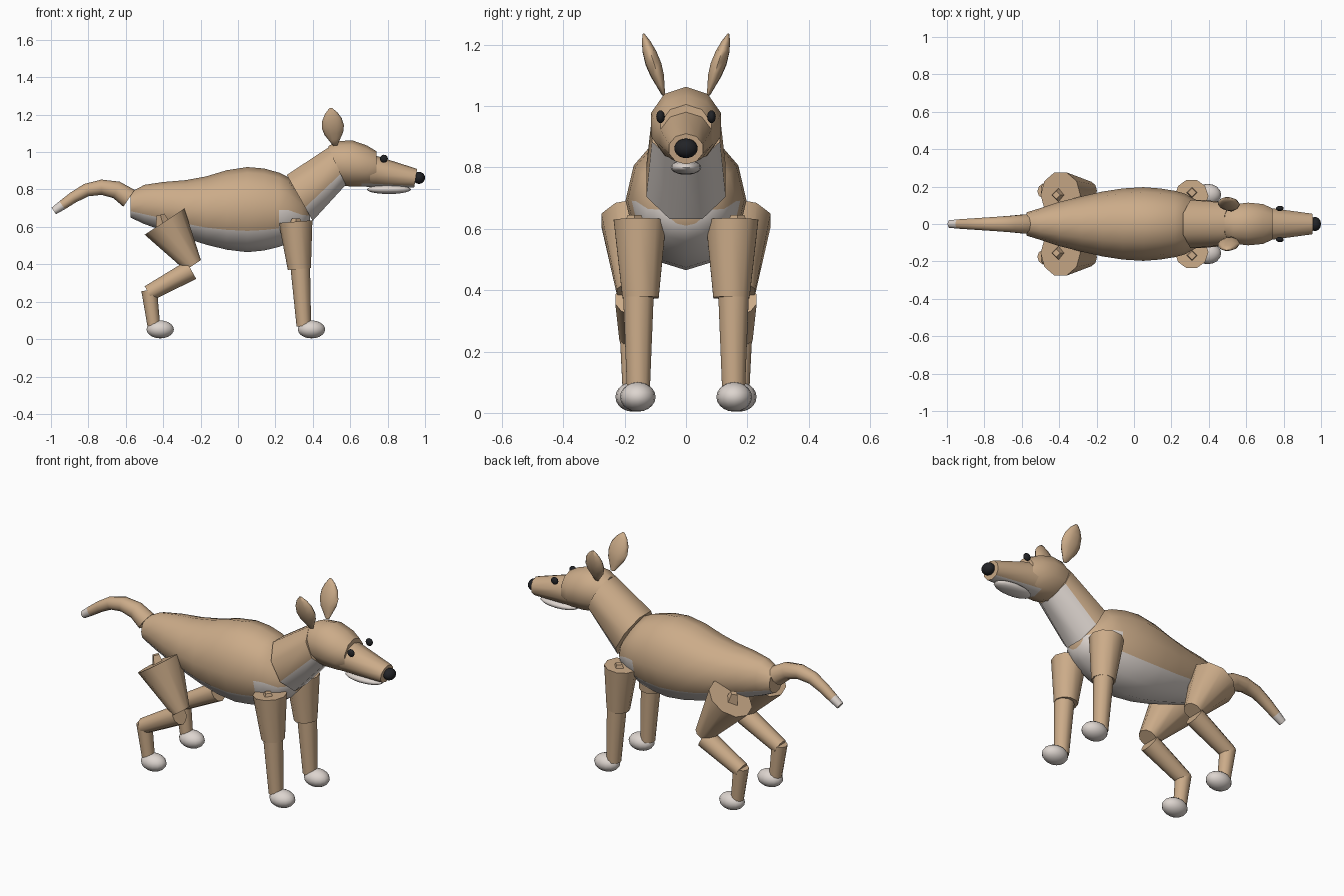
import bpy, bmesh, math
from mathutils import Vector, Matrix

if "Cube" in bpy.data.objects:
    bpy.data.objects.remove(bpy.data.objects["Cube"])


def material(name, rgb):
    m = bpy.data.materials.new(name)
    m.diffuse_color = (*rgb, 1)
    m.use_nodes = True
    m.node_tree.nodes["Principled BSDF"].inputs["Base Color"].default_value = m.diffuse_color
    return m


TAN = material("tan_fur", (0.60, 0.41, 0.25))
PALE = material("pale_fur", (0.72, 0.66, 0.62))
BLACK = material("black", (0.016, 0.017, 0.02))


def finish(name, bm, mats, angle):
    bmesh.ops.recalc_face_normals(bm, faces=bm.faces)
    me = bpy.data.meshes.new(name)
    bm.to_mesh(me)
    bm.free()
    for m in mats:
        me.materials.append(m)
    me.shade_smooth()
    me.set_sharp_from_angle(angle=math.radians(angle))
    ob = bpy.data.objects.new(name, me)
    bpy.context.collection.objects.link(ob)
    return ob


def loft(name, rings, n=10, phase=0.0, rule=None, angle=50, mats=(TAN, PALE)):
    """rings: (centre, half-height vector, half-width along y).
    rule(ring index, angle from the top in degrees) picks the material."""
    bm = bmesh.new()
    loops = []
    for c, v, w in rings:
        loop = []
        for k in range(n):
            a = 2 * math.pi * (k + phase) / n
            loop.append(bm.verts.new(Vector(c) + Vector(v) * math.cos(a)
                                     + Vector((0, w * math.sin(a), 0))))
        loops.append(loop)
    for i in range(len(loops) - 1):
        for k in range(n):
            j = (k + 1) % n
            f = bm.faces.new((loops[i][k], loops[i][j], loops[i + 1][j], loops[i + 1][k]))
            a = 360 * (k + phase + 0.5) / n % 360
            if rule and rule(i, min(a, 360 - a)):
                f.material_index = 1
    for loop, i in ((loops[0], 0), (loops[-1], len(loops) - 2)):
        cap = bm.faces.new(loop)
        if rule and rule(i, 180) and rule(i, 0):
            cap.material_index = 1
    return finish(name, bm, mats, angle)


def profile(rows):
    """Upright rings from rows of x, top z, bottom z, half-width."""
    return [((x, 0, (t + b) / 2), (0, 0, (t - b) / 2), w) for x, t, b, w in rows]


def limb(name, p, q, r0, r1, n=10):
    """Tapered limb segment in a near-vertical plane."""
    d = Vector(q) - Vector(p)
    v = Vector((-d.z, 0, d.x)).normalized()
    return loft(name, [(p, v * r0, r0), (q, v * r1, r1)], n)


def ball(name, c, size, mat):
    bm = bmesh.new()
    bmesh.ops.create_uvsphere(bm, u_segments=16, v_segments=10, radius=1,
                              matrix=Matrix.Translation(c) @ Matrix.Diagonal((*size, 1)))
    return finish(name, bm, [mat], 60)


# Torso with pale belly, the pale area rising at the chest
loft("torso", profile([
    (-0.575, 0.785, 0.65, 0.062), (-0.50, 0.825, 0.615, 0.085),
    (-0.40, 0.84, 0.58, 0.118), (-0.28, 0.85, 0.54, 0.148),
    (-0.17, 0.87, 0.505, 0.173), (-0.06, 0.903, 0.478, 0.19),
    (0.05, 0.92, 0.465, 0.197), (0.14, 0.912, 0.474, 0.19),
    (0.22, 0.89, 0.493, 0.177), (0.27, 0.865, 0.515, 0.163),
    (0.34, 0.77, 0.56, 0.125), (0.385, 0.71, 0.61, 0.06)]),
    12, rule=lambda i, a: a > (90 if i >= 8 else 120))

# Neck with pale throat
loft("neck", [((0.33, 0, 0.755), (-0.075, 0, 0.133), 0.14),
              ((0.53, 0, 0.925), (-0.05, 0, 0.108), 0.12)],
     8, 0.5, rule=lambda i, a: a > 100)

# Head, muzzle with pale underside, jaw and nose
loft("head", [((0.47, 0, 0.945), (0.015, 0, 0.088), 0.085)] + profile([
    (0.53, 1.058, 0.825, 0.11), (0.61, 1.063, 0.815, 0.12),
    (0.69, 1.035, 0.815, 0.112), (0.74, 1.005, 0.83, 0.088)]), 10)
loft("muzzle", [((0.66, 0, 0.91), (0, 0, 0.095), 0.098),
                ((0.74, 0, 0.897), (0, 0, 0.083), 0.088),
                ((0.95, 0, 0.86), (0.008, 0, 0.05), 0.058)],
     10, rule=lambda i, a: a > 140)
ball("lower_jaw", (0.807, 0, 0.8), (0.118, 0.05, 0.024), PALE)
ball("nose", (0.968, 0, 0.862), (0.032, 0.038, 0.032), BLACK)

# Curved tail with pale tip
path = [(-0.583, 0.753, 0.054), (-0.65, 0.798, 0.047), (-0.73, 0.812, 0.041),
        (-0.81, 0.797, 0.035), (-0.88, 0.758, 0.03), (-0.94, 0.716, 0.026),
        (-0.985, 0.685, 0.021)]
rings = []
for i, (x, z, r) in enumerate(path):
    a, b = path[max(i - 1, 0)], path[min(i + 1, len(path) - 1)]
    d = Vector((b[0] - a[0], 0, b[1] - a[1])).normalized()
    rings.append(((x, 0, z), Vector((d.z, 0, -d.x)) * r, r))
loft("tail", rings, 10, rule=lambda i, a: i == 5)

for s, side in ((-1, "right"), (1, "left")):
    # Leaf-shaped ear and eye
    base, tip = Vector((0.52, s * 0.073, 1.035)), Vector((0.495, s * 0.138, 1.235))
    widths = [(0, 0.2), (0.15, 0.5), (0.32, 0.85), (0.5, 1), (0.7, 0.88), (0.87, 0.55), (1, 0.12)]
    loft(side + "_ear", [(base.lerp(tip, t), (0.059 * k, 0, 0.008 * k), 0.027 * k)
                         for t, k in widths], 10, angle=70)
    ball(side + "_eye", (0.78, s * 0.083, 0.965), (0.021, 0.014, 0.021), BLACK)

    # Front leg
    limb(side + "_front_upper_leg", (0.308, s * 0.15, 0.628), (0.328, s * 0.148, 0.375), 0.09, 0.062)
    limb(side + "_front_lower_leg", (0.332, s * 0.155, 0.40), (0.352, s * 0.155, 0.07), 0.053, 0.039)
    ball(side + "_front_paw", (0.393, s * 0.157, 0.052), (0.073, 0.058, 0.048), PALE)
    limb(side + "_shoulder_joint", (0.31, s * 0.168, 0.60), (0.31, s * 0.168, 0.645), 0.04, 0.022, 4)

    # Hind leg
    limb(side + "_thigh", (-0.393, s * 0.155, 0.628), (-0.24, s * 0.178, 0.395), 0.127, 0.05)
    limb(side + "_hind_shin", (-0.25, s * 0.178, 0.37), (-0.478, s * 0.176, 0.245), 0.055, 0.043)
    limb(side + "_hind_hock", (-0.475, s * 0.176, 0.262), (-0.45, s * 0.174, 0.07), 0.042, 0.034)
    ball(side + "_hind_paw", (-0.416, s * 0.174, 0.052), (0.073, 0.056, 0.048), PALE)
    limb(side + "_hip_joint", (-0.40, s * 0.155, 0.61), (-0.415, s * 0.155, 0.665), 0.04, 0.022, 4)
